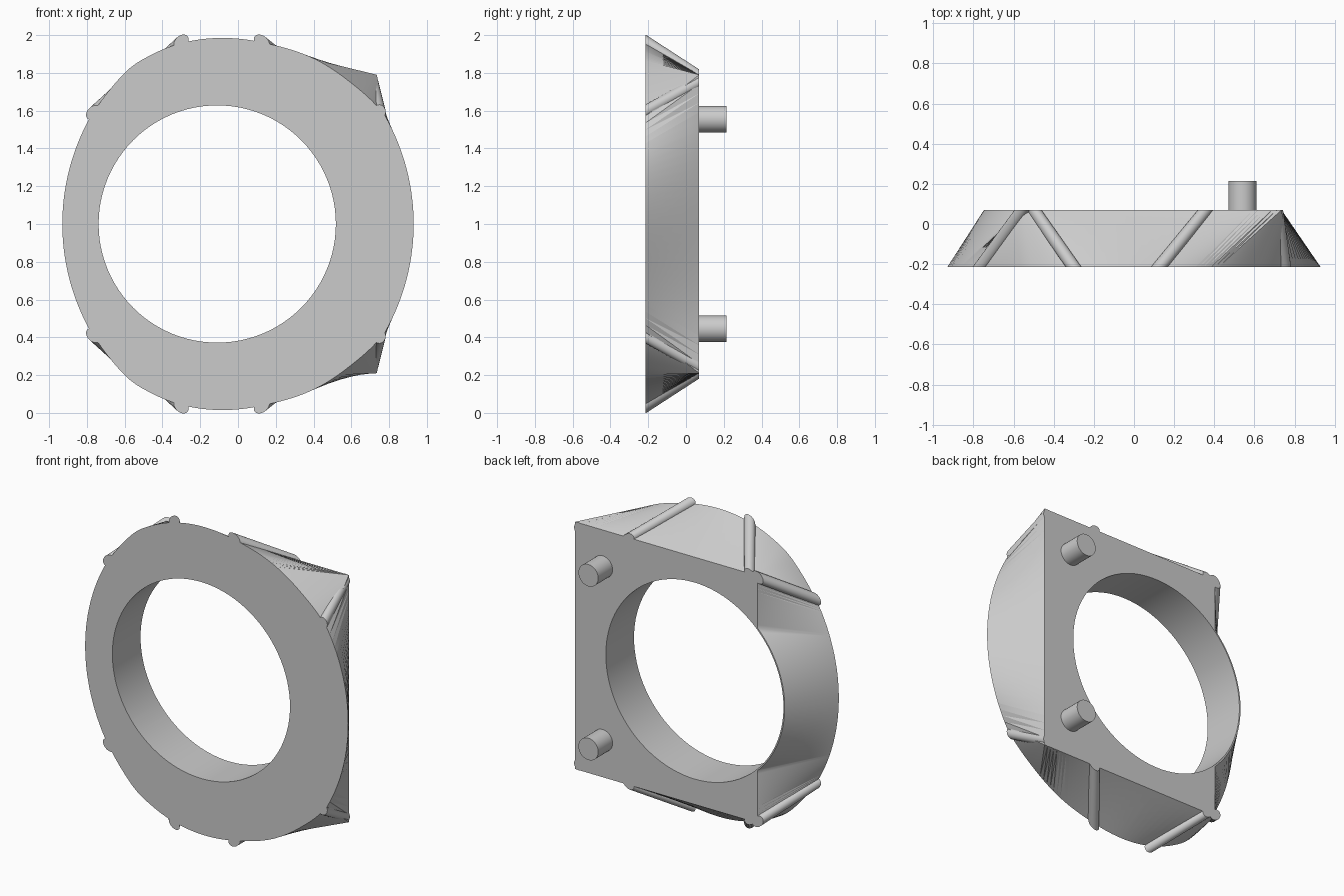
import bpy, bmesh, math
from mathutils import Vector

if "Cube" in bpy.data.objects:
    bpy.data.objects.remove(bpy.data.objects["Cube"])

FRONT, BACK, MID = -0.215, 0.07, 1.0
HOLE_X, HOLE_R, RIM_R = -0.11, 0.628, 0.637
LEFT, RIGHT, HALF = 0.735, -0.555, 0.79      # back plate edges

grey = bpy.data.materials.new("light_grey")
grey.use_nodes = True
grey.diffuse_color = (0.6, 0.6, 0.6, 1)
grey.node_tree.nodes["Principled BSDF"].inputs["Base Color"].default_value = (0.6, 0.6, 0.6, 1)


def finish(name, bm, angle=25):
    mesh = bpy.data.meshes.new(name)
    bmesh.ops.recalc_face_normals(bm, faces=bm.faces)
    bm.to_mesh(mesh)
    bm.free()
    obj = bpy.data.objects.new(name, mesh)
    bpy.context.collection.objects.link(obj)
    mesh.materials.append(grey)
    bpy.ops.object.select_all(action="DESELECT")
    obj.select_set(True)
    bpy.context.view_layer.objects.active = obj
    bpy.ops.object.shade_smooth_by_angle(angle=math.radians(angle))
    return obj


def rod(name, a, b, radius, sides=24, clip=False):
    """Cylinder from a to b, optionally trimmed flush with both flat faces."""
    a, b = Vector(a), Vector(b)
    axis = b - a
    if clip:
        a, b = a - axis * 0.3, b + axis * 0.3
    bm = bmesh.new()
    bmesh.ops.create_cone(bm, cap_ends=True, segments=sides, radius1=radius,
                          radius2=radius, depth=(b - a).length)
    turn = axis.to_track_quat("Z", "Y").to_matrix().to_4x4()
    turn.translation = (a + b) / 2
    bmesh.ops.transform(bm, matrix=turn, verts=bm.verts)
    if clip:
        for y, side in ((FRONT, -1), (BACK, 1)):
            cut = bmesh.ops.bisect_plane(
                bm, geom=bm.verts[:] + bm.edges[:] + bm.faces[:],
                plane_co=(0, y, 0), plane_no=(0, side, 0), clear_outer=True)
            rim = [e for e in cut["geom_cut"] if isinstance(e, bmesh.types.BMEdge)]
            bmesh.ops.holes_fill(bm, edges=rim)
    return finish(name, bm, 40)


# Front outline: shallow side arcs joined by a smooth crown
CROWN = [(-0.87, 0.38), (-0.78, 0.57), (-0.6, 0.8), (-0.46, 0.895), (-0.29, 0.96),
         (-0.09, 0.985), (0.12, 0.963), (0.38, 0.886), (0.59, 0.754),
         (0.78, 0.57), (0.87, 0.38)]


def crown(x):
    i = max(k for k in range(1, len(CROWN) - 2) if k == 1 or CROWN[k][0] <= x)
    (xa, za), (xb, zb), (xc, zc), (xd, zd) = CROWN[i - 1:i + 3]
    t, w = (x - xb) / (xc - xb), xc - xb
    mb, mc = (zc - za) / (xc - xa) * w, (zd - zb) / (xd - xb) * w
    return ((2*t**3 - 3*t*t + 1) * zb + (t**3 - 2*t*t + t) * mb
            + (3*t*t - 2*t**3) * zc + (t**3 - t*t) * mc)


def side_x(z):
    return 0.93 - 1.158 + math.sqrt(1.158 ** 2 - z * z)


def lerp(a, b, t):
    return a + (b - a) * t


def half_outline(split):
    """Matched (front, back) points from the right side over to the left."""
    pairs = []
    steps = [k / 16 for k in range(16)]
    arc = math.acos((HOLE_X - RIGHT) / RIM_R)
    for t in steps:                                   # round rim
        z, a = 0.38 * t, arc * t
        pairs.append(((-side_x(z), z),
                      (HOLE_X - RIM_R * math.cos(a), RIM_R * math.sin(a))))
    for t in steps:                                   # flat below the corner
        z = lerp(0.38, 0.57, t)
        pairs.append(((-side_x(z), z), (RIGHT, lerp(RIM_R * math.sin(arc), HALF, t))))
    for x0, x1, b0, b1 in ((-0.78, -0.3, RIGHT, RIGHT), (-0.3, 0.12, RIGHT, 0.36),
                           (0.12, split, 0.36, LEFT), (split, 0.78, LEFT, LEFT)):
        for t in steps:                               # crown to straight edge
            x = lerp(x0, x1, t)
            pairs.append(((x, crown(x)), (lerp(b0, b1, t), HALF)))
    for t in steps:                                   # left side
        z = lerp(0.57, 0, t)
        pairs.append(((side_x(z), z), (LEFT, lerp(HALF, 0, t))))
    return pairs + [((0.93, 0), (LEFT, 0))]


# Body: loft between the round front and the squared back
upper, lower = half_outline(0.42), half_outline(0.53)
pairs = upper + [((f[0], -f[1]), (b[0], -b[1])) for f, b in reversed(lower[1:-1])]
bm = bmesh.new()
fronts = [bm.verts.new((f[0], FRONT, MID + f[1])) for f, b in pairs]
backs = [bm.verts.new((b[0], BACK, MID + b[1])) for f, b in pairs]
for i in range(len(pairs)):
    j = (i + 1) % len(pairs)
    bm.faces.new((fronts[i], fronts[j], backs[j], backs[i]))
bm.faces.new(fronts)
bm.faces.new(backs)
bmesh.ops.remove_doubles(bm, verts=bm.verts, dist=0.0005)
bmesh.ops.triangulate(bm, faces=[f for f in bm.faces if len(f.verts) == 4])
body = finish("ring_body", bm)

# Round opening through the body
cutter = rod("opening_cutter", (HOLE_X, -0.5, MID), (HOLE_X, 0.5, MID), HOLE_R, 96)
cutter.hide_render = True
cut = body.modifiers.new("opening", "BOOLEAN")
cut.operation, cut.object, cut.solver = "DIFFERENCE", cutter, "EXACT"
bpy.context.view_layer.objects.active = body
bpy.ops.object.modifier_apply(modifier=cut.name)
bpy.data.objects.remove(cutter)
body.select_set(True)
bpy.ops.object.shade_smooth_by_angle(angle=math.radians(25))

# Ribs and pegs, mirrored above and below the middle
RIBS = {"right_rib": ((-0.765, 0.59), (-0.555, 0.78)),
        "crown_right_rib": ((-0.3, 0.965), (-0.5, 0.78)),
        "crown_left_rib": ((0.125, 0.965), (0.36, 0.78)),
        "left_rib": ((0.75, 0.595), (0.71, 0.755))}
for level, s in (("upper", 1), ("lower", -1)):
    for name, (f, b) in RIBS.items():
        rod(f"{level}_{name}", (f[0], FRONT, MID + s * f[1]),
            (b[0], BACK, MID + s * b[1]), 0.032, 20, clip=True)
    rod(f"{level}_peg", (0.54, BACK - 0.03, MID + s * 0.555),
        (0.54, 0.215, MID + s * 0.555), 0.07, 32)
